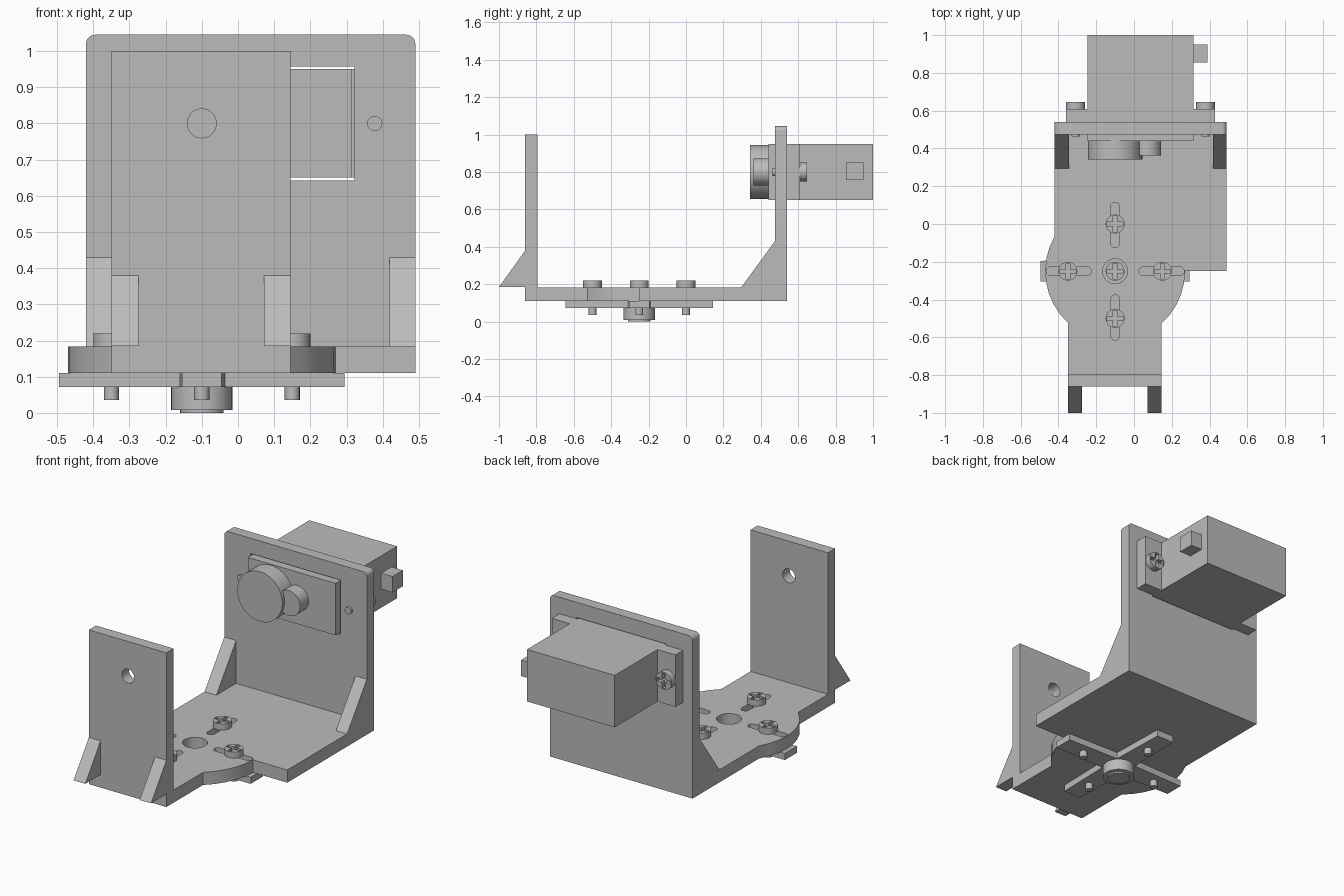
import bpy, bmesh
from math import sin, cos, pi, radians
from mathutils import Matrix, Vector

if "Cube" in bpy.data.objects:
    bpy.data.objects.remove(bpy.data.objects["Cube"])

grey = bpy.data.materials.new("plain grey")
grey.use_nodes = True
grey.diffuse_color = (0.5, 0.5, 0.5, 1)
grey.node_tree.nodes["Principled BSDF"].inputs["Base Color"].default_value = (0.5, 0.5, 0.5, 1)

CX, CY = -0.10, -0.25      # turning centre of the base
AXIS_Z = 0.80              # height of the tilt axis
# Maps a profile's (u, v, depth) to world axes
TO_Z = Matrix.Identity(4)
TO_Y = Matrix(((1, 0, 0, 0), (0, 0, 1, 0), (0, 1, 0, 0), (0, 0, 0, 1)))   # (x, z) along y
TO_X = Matrix(((0, 0, 1, 0), (1, 0, 0, 0), (0, 1, 0, 0), (0, 0, 0, 1)))   # (y, z) along x


def prism(name, points, lo, hi, axis=TO_Z):
    bm = bmesh.new()
    face = bm.faces.new([bm.verts.new((u, v, lo)) for u, v in points])
    moved = bmesh.ops.extrude_face_region(bm, geom=[face])["geom"]
    bmesh.ops.translate(bm, vec=(0, 0, hi - lo),
                        verts=[g for g in moved if isinstance(g, bmesh.types.BMVert)])
    bm.transform(axis)
    bmesh.ops.recalc_face_normals(bm, faces=bm.faces)
    mesh = bpy.data.meshes.new(name)
    bm.to_mesh(mesh)
    bm.free()
    mesh.materials.append(grey)
    ob = bpy.data.objects.new(name, mesh)
    bpy.context.collection.objects.link(ob)
    return ob


def arc(cx, cy, r, start, end, n):
    return [(cx + r * cos(radians(start + (end - start) * i / n)),
             cy + r * sin(radians(start + (end - start) * i / n))) for i in range(n + 1)]


def circle(cx, cy, r, n=32):
    return arc(cx, cy, r, 0, 360, n)[:-1]


def rect(u0, u1, v0, v1):
    return [(u0, v0), (u1, v0), (u1, v1), (u0, v1)]


def combine(target, other, operation):
    mod = target.modifiers.new("bool", "BOOLEAN")
    mod.object, mod.operation, mod.solver = other, operation, "EXACT"
    bpy.context.view_layer.objects.active = target
    bpy.ops.object.modifier_apply(modifier=mod.name)
    bpy.data.objects.remove(other)


def smooth(ob):
    bpy.ops.object.select_all(action="DESELECT")
    ob.select_set(True)
    bpy.context.view_layer.objects.active = ob
    bpy.ops.object.shade_smooth_by_angle(angle=radians(30))


# Bracket floor with a round bulge around the turning centre
outline = ([(0.49, 0.54), (-0.42, 0.54)] + arc(CX, CY, 0.37, 150, 227.5, 8)
           + [(-0.35, -0.86), (0.145, -0.86)] + arc(CX, CY, 0.37, -48.5, 0, 5) + [(0.49, CY)])
bracket = prism("bracket", outline, 0.11, 0.183)

# Upright walls, the rear one with rounded top corners
r = 0.025
rear = ([(-0.42, 0.11), (0.49, 0.11)] + arc(0.49 - r, 1.045 - r, r, 0, 90, 6)
        + arc(-0.42 + r, 1.045 - r, r, 90, 180, 6))
combine(bracket, prism("rear_wall", rear, 0.475, 0.54, TO_Y), "UNION")
combine(bracket, prism("front_wall", rect(-0.35, 0.145, 0.11, 1.0), -0.86, -0.795, TO_Y), "UNION")

# Triangular stiffening ribs
for x0, x1 in ((-0.42, -0.345), (0.418, 0.49)):
    combine(bracket, prism("rib", [(0.295, 0.183), (0.475, 0.183), (0.475, 0.43)], x0, x1, TO_X), "UNION")
for x0, x1 in ((-0.35, -0.275), (0.072, 0.145)):
    combine(bracket, prism("rib", [(-1.0, 0.185), (-0.86, 0.185), (-0.86, 0.38)], x0, x1, TO_X), "UNION")

# Pivot hole, motor window, centre hole and four adjustment slots
combine(bracket, prism("cut", circle(CX, AXIS_Z, 0.04), -1, -0.7, TO_Y), "DIFFERENCE")
combine(bracket, prism("cut", rect(-0.252, 0.322, 0.642, 0.957), 0.4, 0.7, TO_Y), "DIFFERENCE")
combine(bracket, prism("cut", circle(CX, CY, 0.066), 0.05, 0.3), "DIFFERENCE")
for k in range(4):
    slot = prism("cut", arc(0.342, 0, 0.023, -90, 90, 8) + arc(0.148, 0, 0.023, 90, 270, 8), 0.05, 0.3)
    slot.data.transform(Matrix.Translation((CX, CY, 0)) @ Matrix.Rotation(k * pi / 2, 4, "Z"))
    combine(bracket, slot, "DIFFERENCE")
smooth(bracket)

# Cross-shaped horn under the floor
horn = prism("cross_horn", [(0, -0.065), (0.395, -0.055), (0.395, 0.055), (0, 0.065)], 0.072, 0.11)
for k in range(1, 4):
    arm = prism("arm", [(0, -0.065), (0.395, -0.055), (0.395, 0.055), (0, 0.065)], 0.072, 0.11)
    arm.data.transform(Matrix.Rotation(k * pi / 2, 4, "Z"))
    combine(horn, arm, "UNION")
combine(horn, prism("cut", circle(0, 0, 0.066), 0, 0.2), "DIFFERENCE")
horn.location = (CX, CY, 0)
smooth(horn)
smooth(prism("horn_hub", circle(CX, CY, 0.085), 0.008, 0.072))
smooth(prism("hub_boss", circle(CX, CY, 0.06), 0, 0.02))


# Cross-head screws
def screw_head(name):
    head = prism(name, circle(0, 0, 0.05), 0, 0.036)
    cross = prism("cut", rect(-0.042, 0.042, -0.01, 0.01), 0.014, 0.06)
    combine(cross, prism("cut", rect(-0.01, 0.01, -0.042, 0.042), 0.014, 0.06), "UNION")
    combine(head, cross, "DIFFERENCE")
    return head


screw = screw_head("screw")
combine(screw, prism("shank", circle(0, 0, 0.021, 16), -0.148, 0.01), "UNION")
smooth(screw)
places = [((CX + 0.25 * cos(k * pi / 2), CY + 0.25 * sin(k * pi / 2), 0.183), 0) for k in range(4)]
places += [((x, 0.61, AXIS_Z), -pi / 2) for x in (-0.31, 0.378)]
for i, (place, tilt) in enumerate(places):
    ob = screw if i == 0 else bpy.data.objects.new("screw", screw.data)
    if i:
        bpy.context.collection.objects.link(ob)
    ob.location = Vector(place)
    ob.rotation_euler.x = tilt
centre = screw_head("centre_screw")
centre.location = (CX, CY, 0.072)
smooth(centre)

# Motor: body, mounting flange, cable block and output gears
motor = prism("motor_body", rect(-0.245, 0.315, 0.65, 0.95), 0.44, 1.0, TO_Y)
combine(motor, prism("flange", rect(-0.36, 0.43, 0.65, 0.95), 0.54, 0.61, TO_Y), "UNION")
prism("cable_block", rect(0.315, 0.388, 0.758, 0.85), 0.855, 0.95, TO_Y)
smooth(prism("output_boss", circle(CX, AXIS_Z, 0.144, 48), 0.342, 0.44, TO_Y))
smooth(prism("small_gear_boss", circle(0.07, AXIS_Z, 0.073), 0.362, 0.44, TO_Y))
